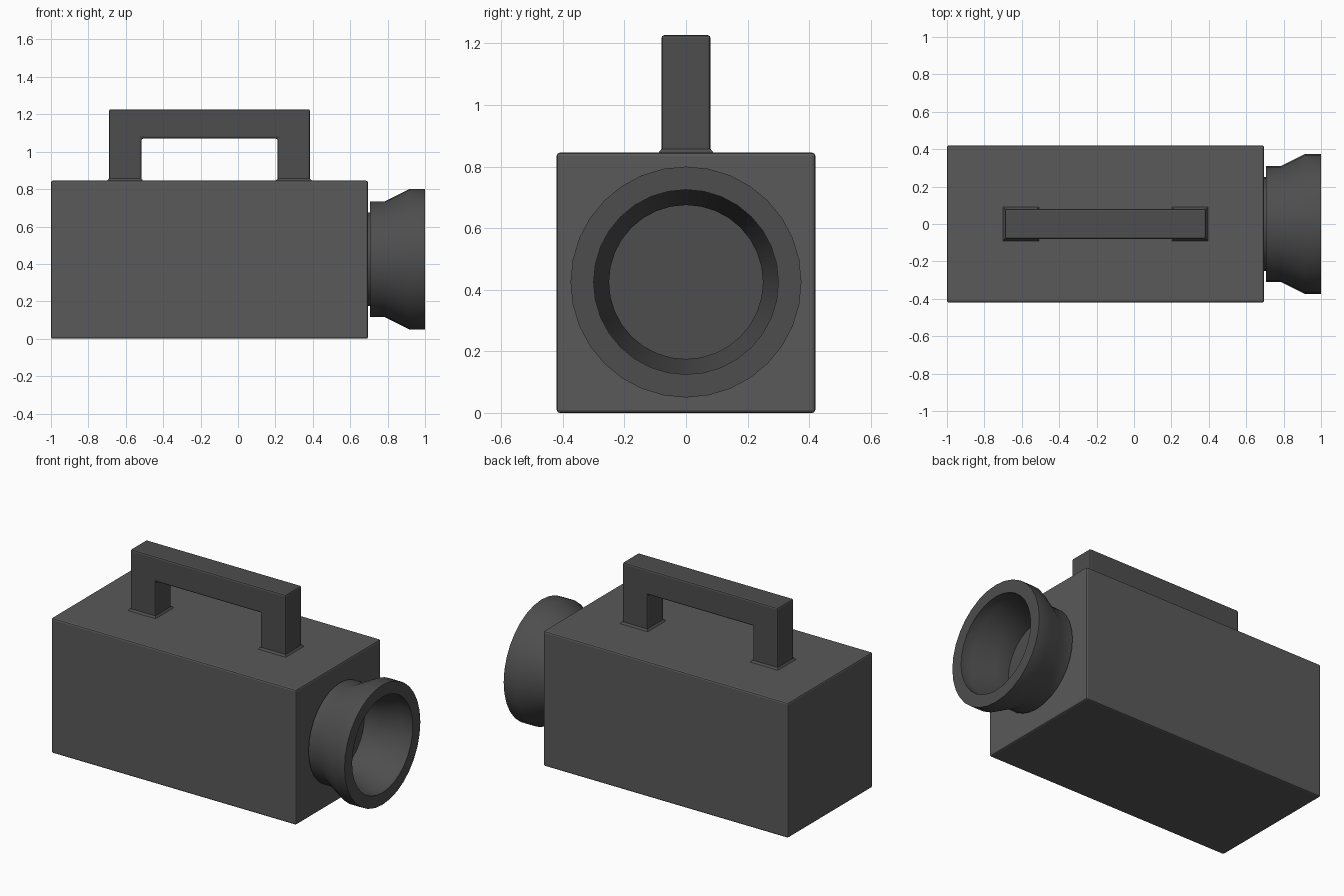
import bpy, bmesh, math

if "Cube" in bpy.data.objects:
    bpy.data.objects.remove(bpy.data.objects["Cube"])

TOP = 0.845      # top of the housing
AXIS_Z = 0.425   # height of the lens axis


def material(name, v):
    m = bpy.data.materials.new(name)
    m.diffuse_color = (v, v, v, 1)
    m.use_nodes = True
    m.node_tree.nodes["Principled BSDF"].inputs["Base Color"].default_value = m.diffuse_color
    return m


BODY = material("housing_grey", 0.10)
DARK = material("trim_grey", 0.075)


def finish(name, bm, mat, bevel=0.0):
    bmesh.ops.recalc_face_normals(bm, faces=bm.faces)
    me = bpy.data.meshes.new(name)
    bm.to_mesh(me)
    bm.free()
    me.materials.append(mat)
    ob = bpy.data.objects.new(name, me)
    bpy.context.collection.objects.link(ob)
    if bevel:
        mod = ob.modifiers.new("edge_bevel", 'BEVEL')
        mod.width, mod.segments = bevel, 2
        mod.limit_method = 'ANGLE'
    return ob


def tapered_box(name, x0, x1, hy, z0, z1, mat, flare=0.0, bevel=0.0):
    """Box whose bottom edge is widened by flare."""
    bm = bmesh.new()
    rings = []
    for z, f in ((z0, flare), (z1, 0.0)):
        rings.append([bm.verts.new(p) for p in (
            (x0 - f, -hy - f, z), (x1 + f, -hy - f, z),
            (x1 + f, hy + f, z), (x0 - f, hy + f, z))])
    lo, hi = rings
    bm.faces.new(lo)
    bm.faces.new(hi)
    for i in range(4):
        j = (i + 1) % 4
        bm.faces.new((lo[i], lo[j], hi[j], hi[i]))
    return finish(name, bm, mat, bevel)


# Main housing
tapered_box("housing", -1.0, 0.695, 0.42, 0.0, TOP, BODY, bevel=0.01)

# Carrying handle: U profile extruded across y
profile = [(-0.69, TOP - 0.02), (-0.69, 1.227), (0.385, 1.227), (0.385, TOP - 0.02),
           (0.212, TOP - 0.02), (0.212, 1.07), (-0.517, 1.07), (-0.517, TOP - 0.02)]
bm = bmesh.new()
face = bm.faces.new([bm.verts.new((x, -0.08, z)) for x, z in profile])
ext = bmesh.ops.extrude_face_region(bm, geom=[face])
bmesh.ops.translate(bm, vec=(0, 0.16, 0),
                    verts=[g for g in ext["geom"] if isinstance(g, bmesh.types.BMVert)])
finish("handle", bm, DARK, 0.01)

# Flared feet where the handle meets the housing
for name, x0, x1 in (("rear_foot", -0.69, -0.517), ("front_foot", 0.212, 0.385)):
    tapered_box("handle_" + name, x0, x1, 0.08, TOP - 0.003, TOP + 0.012, DARK, flare=0.012)

# Lens hood: (x, radius) profile spun around the x axis, from neck to inner floor
hood = [(0.69, 0.25), (0.705, 0.25), (0.705, 0.31), (0.785, 0.31), (0.915, 0.375),
        (1.0, 0.375), (1.0, 0.30), (0.93, 0.30), (0.80, 0.25), (0.70, 0.25)]
SIDES = 32
bm = bmesh.new()
rings = []
for x, r in hood:
    rings.append([bm.verts.new((x, r * math.cos(a), AXIS_Z + r * math.sin(a)))
                  for a in (2 * math.pi * i / SIDES for i in range(SIDES))])
for a, b in zip(rings, rings[1:]):
    for i in range(SIDES):
        j = (i + 1) % SIDES
        bm.faces.new((a[i], a[j], b[j], b[i]))
bm.faces.new(rings[0])
bm.faces.new(rings[-1])
lens = finish("lens_hood", bm, DARK)
bpy.ops.object.select_all(action='DESELECT')
lens.select_set(True)
bpy.context.view_layer.objects.active = lens
bpy.ops.object.shade_smooth_by_angle(angle=math.radians(35))
